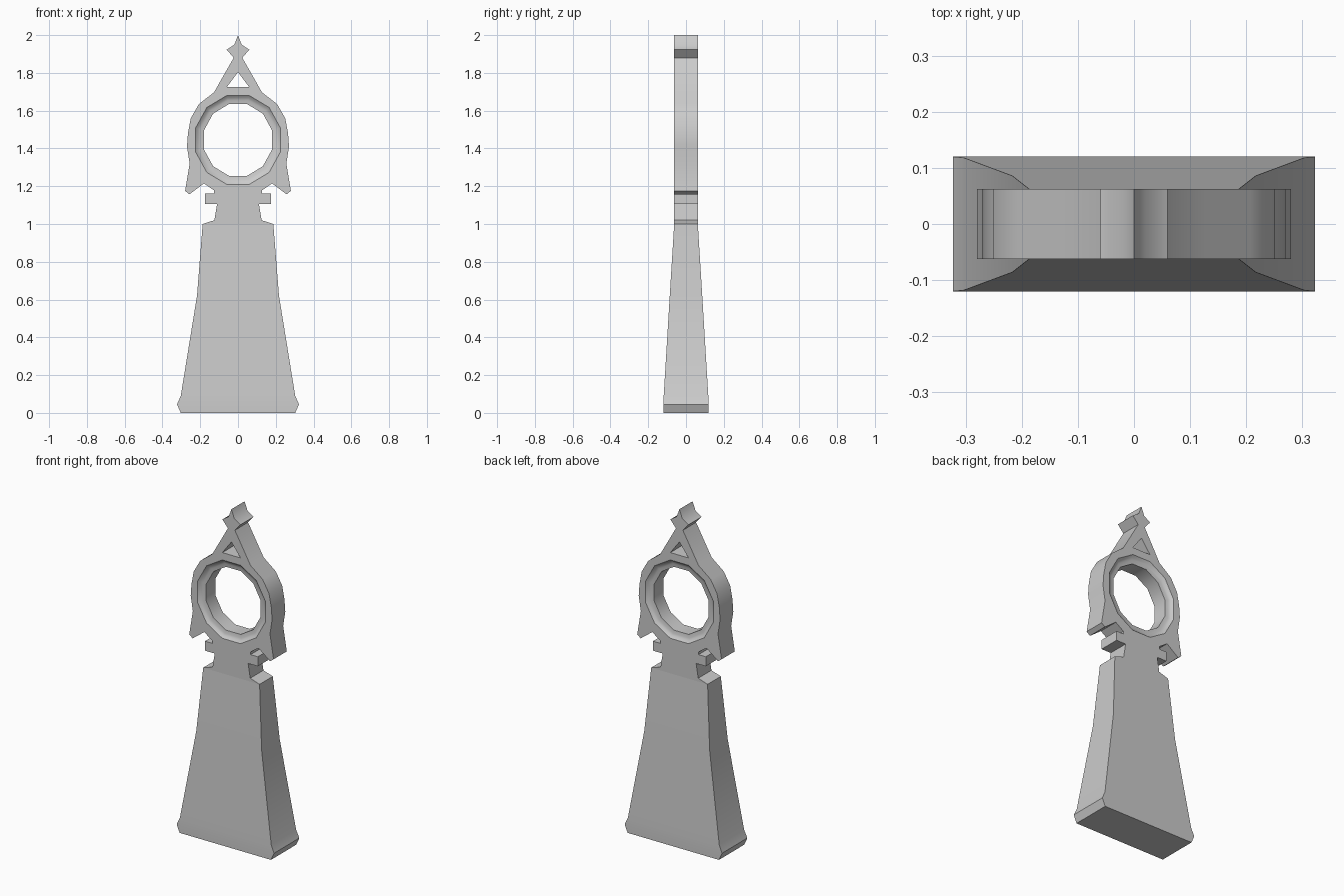
import bpy, bmesh, math

cube = bpy.data.objects.get("Cube")
if cube:
    bpy.data.objects.remove(cube)

stone = bpy.data.materials.new("grey stone")
stone.use_nodes = True
stone.diffuse_color = (0.6, 0.6, 0.6, 1)
stone.node_tree.nodes["Principled BSDF"].inputs["Base Color"].default_value = (0.6, 0.6, 0.6, 1)

HALF = 0.0625          # half thickness of the upper part
CENTRE = 1.445         # height of the round opening
SIDES = 12


def finish(obj, angle=40):
    bpy.ops.object.select_all(action='DESELECT')
    obj.select_set(True)
    bpy.context.view_layer.objects.active = obj
    if obj.type == 'CURVE':
        bpy.ops.object.convert(target='MESH')
        obj = bpy.context.object
        bpy.ops.object.transform_apply(location=True, rotation=True, scale=True)
    bpy.ops.object.shade_smooth_by_angle(angle=math.radians(angle))


def mesh_object(name, bm):
    bmesh.ops.recalc_face_normals(bm, faces=bm.faces)
    mesh = bpy.data.meshes.new(name)
    bm.to_mesh(mesh)
    bm.free()
    mesh.materials.append(stone)
    obj = bpy.data.objects.new(name, mesh)
    bpy.context.collection.objects.link(obj)
    finish(obj)


def oval(rx, rz):
    # polygon with flat sides at top, bottom, left and right
    k = 1 / math.cos(math.pi / SIDES)
    angles = [2 * math.pi * (i + 0.5) / SIDES for i in range(SIDES)]
    return [(rx * k * math.cos(a), CENTRE + rz * k * math.sin(a)) for a in angles]


# Pierced crest: half outline from the shoulder to the finial, mirrored
half = [(0.187, 1.0), (0.125, 1.02), (0.111, 1.105), (0.175, 1.105), (0.175, 1.162),
        (0.127, 1.162), (0.127, 1.178), (0.18, 1.215), (0.257, 1.157), (0.28, 1.175),
        (0.256, 1.32), (0.27, 1.41), (0.265, 1.48), (0.25, 1.56), (0.207, 1.635),
        (0.127, 1.697), (0.023, 1.88), (0.06, 1.923), (0.019, 1.95)]
outline = half + [(0, 2.0)] + [(-x, z) for x, z in reversed(half)]
window = [(-0.06, 1.724), (0.06, 1.724), (0, 1.804)]

curve = bpy.data.curves.new("crest", 'CURVE')
curve.dimensions = '2D'
curve.fill_mode = 'BOTH'
curve.extrude = HALF
for loop in (outline, window, oval(0.225, 0.235)):
    spline = curve.splines.new('POLY')
    spline.points.add(len(loop) - 1)
    for point, (x, z) in zip(spline.points, loop):
        point.co = (x, z, 0, 1)
    spline.use_cyclic_u = True
curve.materials.append(stone)
crest = bpy.data.objects.new("crest", curve)
crest.rotation_euler.x = math.pi / 2
bpy.context.collection.objects.link(crest)
finish(crest)

# Dished rim of the round opening, front to back
steps = [(0.225, HALF), (0.213, 0.051), (0.2, 0.046), (0.18, 0.044)]
steps += [(r, -y) for r, y in reversed(steps)]
bm = bmesh.new()
rings = [[bm.verts.new((x, -y, z)) for x, z in oval(r, r + 0.01)] for r, y in steps]
for a, b in zip(rings, rings[1:]):
    for i in range(SIDES):
        j = (i + 1) % SIDES
        bm.faces.new((a[i], a[j], b[j], b[i]))
mesh_object("opening_rim", bm)

# Flared pedestal: stacked rectangular sections (half width, half depth, height)
sections = [(0.303, 0.12, 0), (0.323, 0.12, 0.045), (0.303, 0.118, 0.09),
            (0.217, 0.086, 0.62), (0.187, HALF, 1.0)]
bm = bmesh.new()
rects = [[bm.verts.new((sx * w, sy * d, z)) for sx, sy in ((-1, -1), (1, -1), (1, 1), (-1, 1))]
         for w, d, z in sections]
for a, b in zip(rects, rects[1:]):
    for i in range(4):
        j = (i + 1) % 4
        bm.faces.new((a[i], a[j], b[j], b[i]))
bm.faces.new(rects[0])
mesh_object("pedestal", bm)
